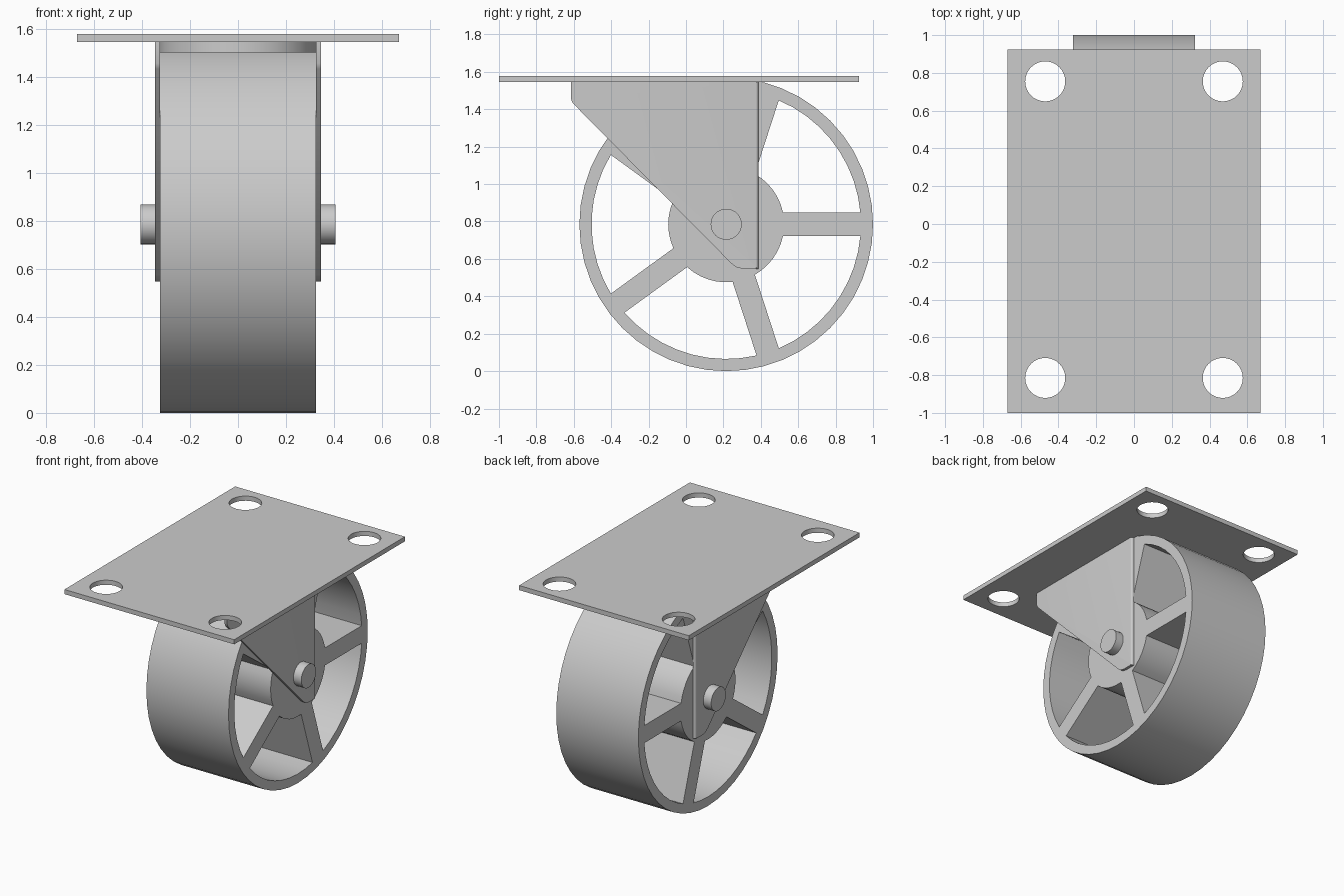
import bpy, bmesh
from math import sin, cos, asin, pi, radians
from mathutils import Matrix, Vector

cube = bpy.data.objects.get("Cube")
if cube:
    bpy.data.objects.remove(cube)

steel = bpy.data.materials.new("grey_steel")
steel.use_nodes = True
GREY = (0.6, 0.6, 0.6, 1)
steel.diffuse_color = GREY
steel.node_tree.nodes["Principled BSDF"].inputs["Base Color"].default_value = GREY

# Maps profile (u, v, depth) to world (y, z, x)
SIDE = Matrix(((0, 0, 1, 0), (1, 0, 0, 0), (0, 1, 0, 0), (0, 0, 0, 1)))
AXLE = (0.215, 0.785)


def arc(center, r, a0, a1, n):
    return [(center[0] + r * cos(a0 + (a1 - a0) * i / n),
             center[1] + r * sin(a0 + (a1 - a0) * i / n)) for i in range(n + 1)]


def circle(center, r, n=32):
    return arc(center, r, 0, 2 * pi, n)[:-1]


def slab(name, loops, low, high, matrix=Matrix(), round_edge=None):
    """Extrude an outline with holes from low to high along its depth."""
    curve = bpy.data.curves.new(name, "CURVE")
    curve.dimensions = "2D"
    curve.fill_mode = "BOTH"
    curve.extrude = (high - low) / 2
    for loop in loops:
        spline = curve.splines.new("POLY")
        spline.points.add(len(loop) - 1)
        for point, (u, v) in zip(spline.points, loop):
            point.co = (u, v, 0, 1)
        spline.use_cyclic_u = True
    temp = bpy.data.objects.new(name + "_outline", curve)
    bpy.context.collection.objects.link(temp)
    deps = bpy.context.evaluated_depsgraph_get()
    mesh = bpy.data.meshes.new_from_object(temp.evaluated_get(deps))
    bpy.data.objects.remove(temp)
    bpy.data.curves.remove(curve)

    bm = bmesh.new()
    bm.from_mesh(mesh)
    bmesh.ops.remove_doubles(bm, verts=bm.verts, dist=0.0001)
    bm.transform(matrix @ Matrix.Translation(Vector((0, 0, (low + high) / 2))))
    bmesh.ops.recalc_face_normals(bm, faces=bm.faces)
    if round_edge:
        edges = [e for e in bm.edges if all(round_edge(v.co) for v in e.verts)]
        bmesh.ops.bevel(bm, geom=edges, offset=0.014, segments=4,
                        profile=0.5, affect="EDGES")
    bm.to_mesh(mesh)
    bm.free()
    mesh.name = name
    mesh.materials.clear()
    mesh.materials.append(steel)
    obj = bpy.data.objects.new(name, mesh)
    bpy.context.collection.objects.link(obj)
    bpy.ops.object.select_all(action="DESELECT")
    obj.select_set(True)
    bpy.context.view_layer.objects.active = obj
    bpy.ops.object.shade_smooth_by_angle(angle=radians(30))
    return obj


# Mounting plate with four bolt holes
plate = [(-0.67, -1), (0.67, -1), (0.67, 0.925), (-0.67, 0.925)]
holes = [circle((x, y), 0.106) for x in (-0.47, 0.47) for y in (-0.815, 0.755)]
slab("mounting_plate", [plate] + holes, 1.545, 1.578)

# Swivel disc under the plate
slab("swivel_disc", [circle((0, -0.115), 0.33, 48)], 1.5, 1.546)

# Wheel: rim, hub and five spokes cut from one disc
RIM, HUB, HALF_SPOKE = 0.72, 0.31, 0.0625
windows = []
for i in range(5):
    a, b = radians(72 * i), radians(72 * (i + 1))
    outer, inner = asin(HALF_SPOKE / RIM), asin(HALF_SPOKE / HUB)
    windows.append(arc(AXLE, RIM, a + outer, b - outer, 9)
                   + arc(AXLE, HUB, b - inner, a + inner, 6))
slab("wheel", [circle(AXLE, 0.785, 48)] + windows, -0.324, 0.324, SIDE)

# Fork legs, with the outer rear edge rounded
leg = [(-0.615, 1.545), (-0.615, 1.455), (-0.605, 1.432), (0.245, 0.573),
       (0.27, 0.555), (0.305, 0.547), (0.387, 0.547), (0.387, 1.545)]
for name, low, high in (("left_fork_leg", 0.325, 0.345),
                        ("right_fork_leg", -0.345, -0.325)):
    slab(name, [leg], low, high, SIDE,
         lambda co: co.y > 0.38 and abs(co.x) > 0.34)

# Axle pin
slab("axle", [circle(AXLE, 0.083)], -0.407, 0.407, SIDE)
